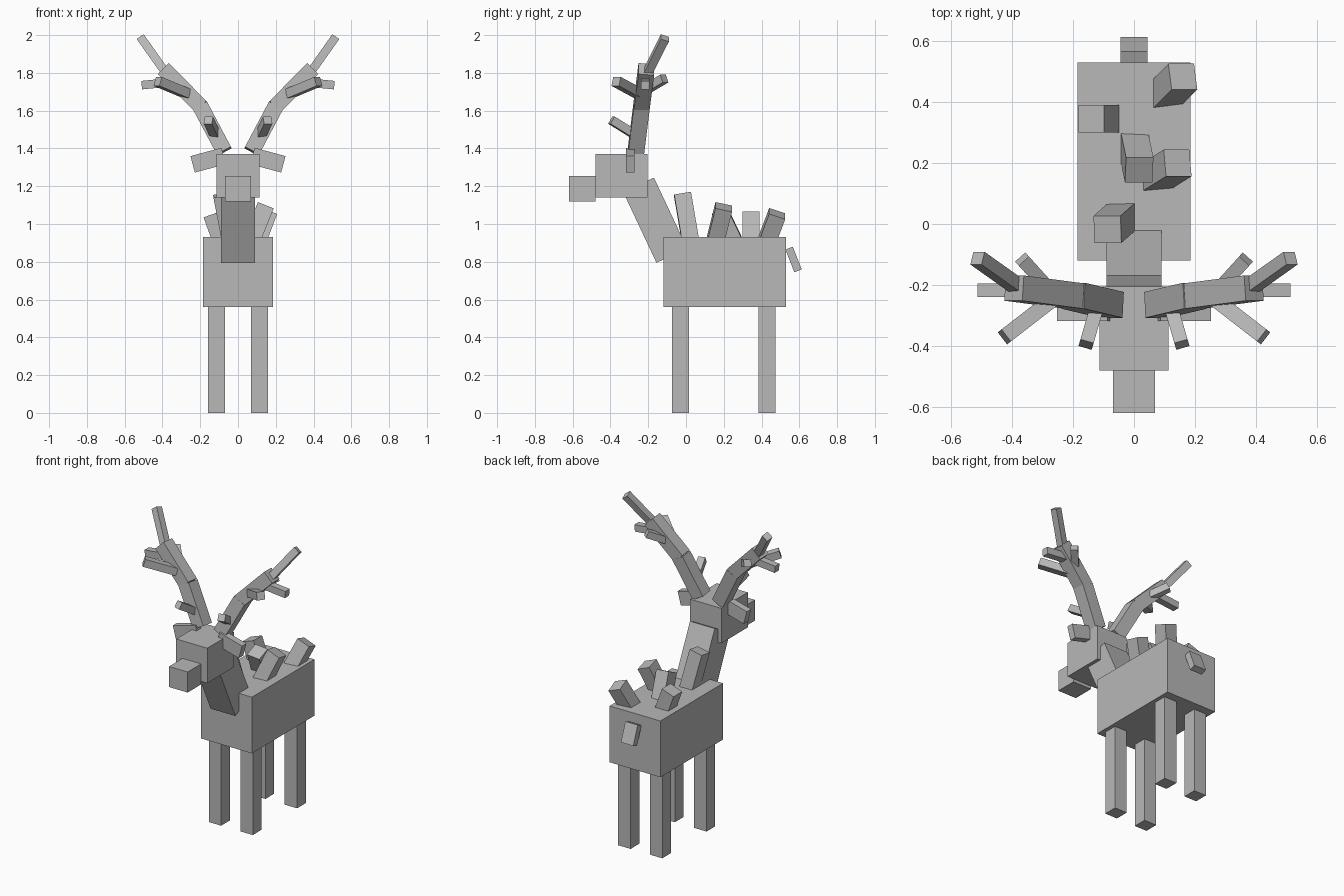
import bpy
from mathutils import Vector, Matrix

if "Cube" in bpy.data.objects:
    bpy.data.objects.remove(bpy.data.objects["Cube"])

grey = bpy.data.materials.new("plain_grey")
grey.diffuse_color = (0.48, 0.48, 0.48, 1)
grey.use_nodes = True
grey.node_tree.nodes["Principled BSDF"].inputs["Base Color"].default_value = grey.diffuse_color

CUBE = [(x, y, z) for x in (-.5, .5) for y in (-.5, .5) for z in (-.5, .5)]
FACES = [(0, 1, 3, 2), (4, 6, 7, 5), (0, 4, 5, 1), (2, 3, 7, 6), (0, 2, 6, 4), (1, 5, 7, 3)]


def add(name, verts):
    me = bpy.data.meshes.new(name)
    me.from_pydata([tuple(v) for v in verts], [], FACES)
    me.materials.append(grey)
    ob = bpy.data.objects.new(name, me)
    bpy.context.collection.objects.link(ob)
    return ob


def block(name, lo, hi):
    """Axis-aligned box between two corners."""
    add(name, [[(a + b) / 2 + c * (b - a) for a, b, c in zip(lo, hi, v)] for v in CUBE])


def beam(name, p, q, across, thick, ref=(0, 1, 0), mirror=False):
    """Box running from p to q; thick is measured along ref, across at right angles to it."""
    p, q, r = Vector(p), Vector(q), Vector(ref)
    d = (q - p).normalized()
    v = (r - d * r.dot(d)).normalized()
    u = v.cross(d)
    frame = Matrix((u, v, d)).transposed()
    mid, size = (p + q) / 2, (across, thick, (q - p).length)
    pts = [mid + frame @ Vector([a * b for a, b in zip(c, size)]) for c in CUBE]
    add(name, pts)
    if mirror:
        # swap the x halves so the winding stays outward
        m = [Vector((-t.x, t.y, t.z)) for t in pts]
        add(name + "_mirrored", m[4:] + m[:4])


# Body, legs
block("body", (-.185, -.12, .56), (.185, .53, .93))
for side, x in (("left", -.115), ("right", .115)):
    for end, y in (("front", -.03), ("rear", .43)):
        block(f"{end}_leg_{side}", (x - .045, y - .045, 0), (x + .045, y + .045, .56))

# Neck, head, snout, tail
beam("neck", (0, -.075, .833), (0, -.251, 1.207), .18, .18)
block("head", (-.113, -.48, 1.14), (.113, -.205, 1.37))
block("snout", (-.068, -.62, 1.12), (.068, -.48, 1.255))
beam("tail", (0, .546, .872), (0, .593, .752), .09, .042)

# Ears
beam("ear", (.076, -.295, 1.36), (.24, -.295, 1.316), .09, .045, mirror=True)

# Stubs on the back: top centre and lean per unit of height
stubs = [((.16, .483, 1.055), (.38, .38)),
         ((-.14, .345, 1.05), (-.36, 0)),
         ((.017, .177, 1.07), (.1, -.48)),
         ((.143, .2, 1.09), (.4, .25)),
         ((-.087, -.018, 1.155), (-.19, -.17))]
for i, (top, lean) in enumerate(stubs):
    h = top[2] - .87
    base = (top[0] - lean[0] * h, top[1] - lean[1] * h, .87)
    beam(f"back_stub_{i + 1}", base, top, .09, .09)

# Antlers: two main sections, a tip and four tines on each side
UP = (0, 0, 1)
antler = [("antler_lower", (.073, -.265, 1.385), (.2, -.235, 1.625), .085, (0, 1, 0)),
          ("antler_upper", (.195, -.236, 1.62), (.393, -.21, 1.82), .083, (0, 1, 0)),
          ("antler_tip", (.375, -.21, 1.79), (.513, -.112, 1.985), .045, (0, 1, 0)),
          ("outer_tine", (.36, -.217, 1.75), (.51, -.217, 1.735), .045, (0, 1, 0)),
          ("forward_tine", (.27, -.25, 1.69), (.425, -.37, 1.755), .05, UP),
          ("rear_tine", (.29, -.2, 1.72), (.367, -.115, 1.77), .045, UP),
          ("lower_tine", (.115, -.25, 1.46), (.157, -.395, 1.55), .045, UP)]
for name, p, q, w, ref in antler:
    beam(name, p, q, w, w, ref, mirror=True)
